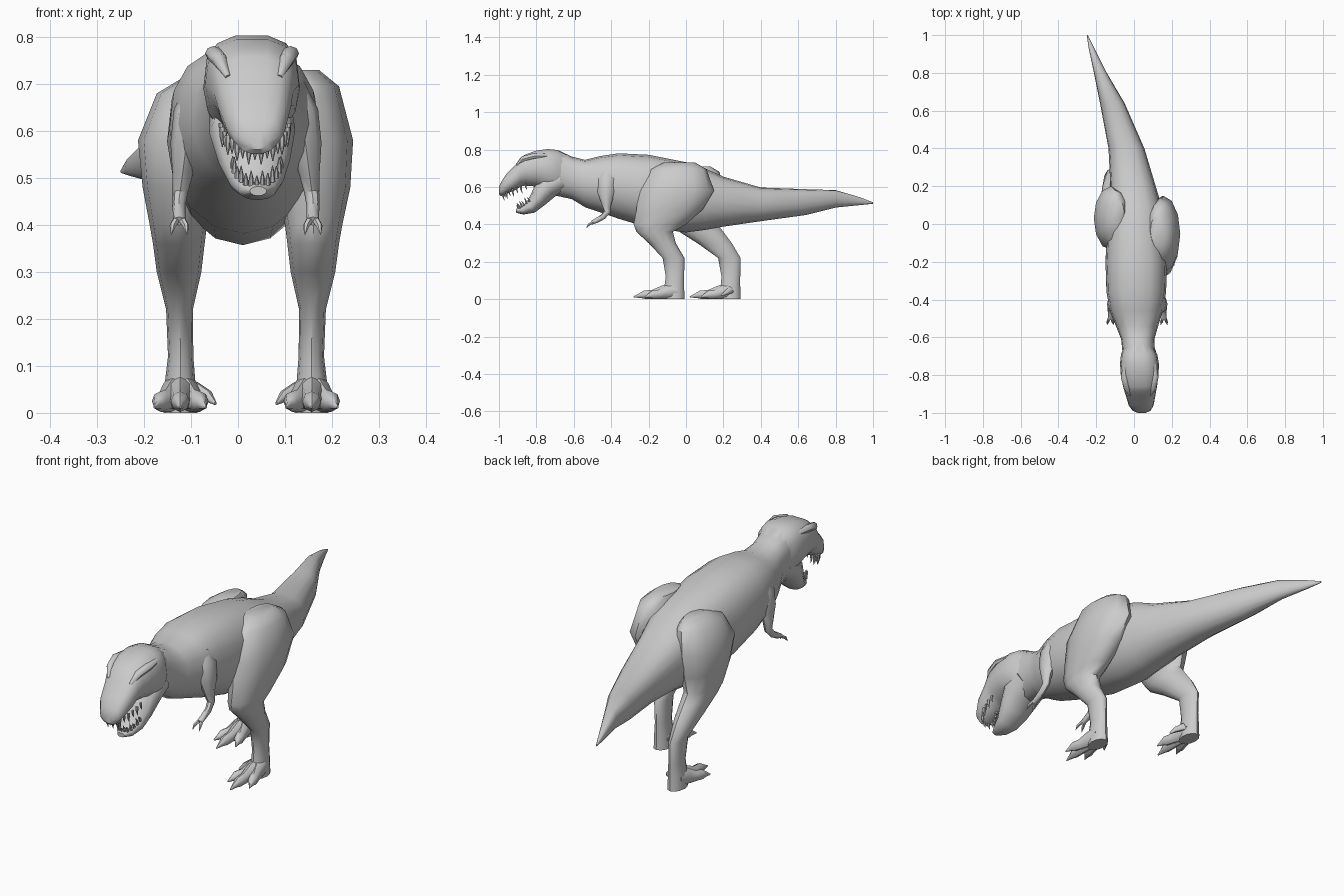
import bpy, bmesh
from math import sin, cos, pi, radians
from mathutils import Vector

CX = 0.017  # mirror plane of the paired limbs


def finish(name, bm):
    bmesh.ops.recalc_face_normals(bm, faces=bm.faces)
    me = bpy.data.meshes.new(name)
    bm.to_mesh(me)
    bm.free()
    me.polygons.foreach_set("use_smooth", [True] * len(me.polygons))
    me.set_sharp_from_angle(angle=radians(45))
    ob = bpy.data.objects.new(name, me)
    bpy.context.collection.objects.link(ob)
    return ob


def loft(bm, pts, axis=None, n=12, power=2.0):
    """Skin elliptical rings; each point is x, y, z, half width, half height."""
    P = [Vector(p[:3]) for p in pts]
    rings = []
    for i, p in enumerate(pts):
        t = Vector(axis) if axis else P[min(i + 1, len(P) - 1)] - P[max(i - 1, 0)]
        t.normalize()
        u = Vector((1, 0, 0))
        u = (u - u.dot(t) * t).normalized()
        v = u.cross(t)
        ring = []
        for k in range(n):
            a = 2 * pi * k / n
            c, s = cos(a), sin(a)
            e = 2 / power if s * v.z > 0 else 1
            c = abs(c) ** e * (1 if c > 0 else -1)
            s = abs(s) ** e * (1 if s > 0 else -1)
            co = P[i] + u * c * p[3] + v * s * p[4]
            co.z = max(co.z, 0)
            ring.append(bm.verts.new(co))
        rings.append(ring)
    for a, b in zip(rings, rings[1:]):
        for k in range(n):
            bm.faces.new((a[k], a[(k + 1) % n], b[(k + 1) % n], b[k]))
    bm.faces.new(rings[0])
    bm.faces.new(rings[-1])


def along_y(rows):
    """y, centre x, half width, top, bottom -> ring points."""
    return [(x, y, (t + b) / 2, r, (t - b) / 2) for y, x, r, t, b in rows]


# Body: tail tip to neck
bm = bmesh.new()
loft(bm, along_y([
    (1.0, -.247, .003, .518, .510), (.93, -.225, .015, .545, .503),
    (.8, -.178, .034, .583, .49), (.64, -.115, .065, .588, .45),
    (.4, -.04, .095, .597, .417), (.2, -.005, .12, .655, .388),
    (.1, .005, .14, .70, .37), (0, .01, .152, .732, .357),
    (-.2, .012, .163, .772, .382), (-.36, .012, .158, .78, .43),
    (-.46, .013, .14, .765, .465), (-.54, .016, .112, .745, .492),
    (-.61, .02, .088, .762, .535), (-.68, .025, .086, .795, .55),
    (-.74, .028, .085, .795, .56)]), axis=(0, 1, 0), n=16, power=2.5)
finish("body_and_tail", bm)

# Skull and upper jaw
bm = bmesh.new()
loft(bm, along_y([
    (-.64, .024, .07, .775, .56), (-.69, .027, .096, .80, .565),
    (-.74, .029, .103, .805, .575), (-.8, .03, .1, .796, .60),
    (-.86, .032, .09, .775, .605), (-.885, .033, .084, .758, .60),
    (-.91, .035, .078, .722, .583), (-.96, .038, .066, .672, .562),
    (-.988, .04, .048, .628, .55), (-1.0, .041, .022, .60, .56)]),
    axis=(0, 1, 0), n=14, power=2.8)
finish("skull", bm)

# Lower jaw
bm = bmesh.new()
loft(bm, [(.028, -.67, .64, .088, .07), (.03, -.745, .60, .092, .068),
          (.035, -.79, .535, .076, .048), (.039, -.83, .492, .058, .036),
          (.042, -.875, .474, .04, .022), (.043, -.908, .472, .018, .01)], n=12)
finish("lower_jaw", bm)

# Brow ridges over the eyes
bm = bmesh.new()
for s in (-1, 1):
    loft(bm, [(.03 + s * .075, -.74, .765, .012, .012),
              (.03 + s * .082, -.81, .765, .018, .016),
              (.032 + s * .07, -.87, .75, .016, .016),
              (.034 + s * .055, -.905, .715, .006, .006)], n=8)
finish("brow_ridges", bm)

# Teeth along both jaw edges
bm = bmesh.new()
for i in range(17):
    a = radians(-85 + 170 * i / 16)
    w = .007 if i % 2 else .006
    h = .042 if i % 2 else .032
    x, y, z = .036 + .072 * sin(a), -.845 - .135 * cos(a), .622 - .052 * cos(a)
    loft(bm, [(x, y, z, w, w), (x, y, z - h * .5, w * .8, w * .8),
              (x, y + .006, z - h, .001, .001)], n=6)
for i in range(13):
    a = radians(-80 + 160 * i / 12)
    h = .034 if i % 2 else .025
    x, y, z = .04 + .052 * sin(a), -.825 - .07 * cos(a), .53 - .05 * cos(a)
    loft(bm, [(x, y, z, .006, .006), (x, y - .004, z + h * .5, .005, .005),
              (x, y - .012, z + h, .001, .001)], n=6)
finish("teeth", bm)


def leg(name, side, rows, foot_y):
    """rows: z, front y, back y, inner and outer distance from mirror plane."""
    bm = bmesh.new()
    loft(bm, [(CX + side * (i + o) / 2, (f + b) / 2, z, (o - i) / 2, (b - f) / 2)
              for z, f, b, i, o in rows], axis=(0, 0, 1), n=12)
    # toes fan out from the instep: sideways reach and forward reach
    for dx, dy in ((0, -.225), (-.055, -.165), (.055, -.165)):
        x0, y0 = CX + side * .14, foot_y - .055
        q = lambda f, z, w, h: (x0 + side * dx * f, y0 + dy * f, z, w, h)
        loft(bm, [q(0, .045, .036, .045), q(.3, .037, .028, .036),
                  q(.55, .026, .021, .024), q(.75, .024, .02, .022),
                  q(.84, .02, .012, .014), q(1.0, .012, .002, .003)], n=8)
    # small inner spur
    x0 = CX + side * .11
    loft(bm, [(x0, foot_y - .06, .05, .014, .02),
              (x0 - side * .03, foot_y - .085, .035, .012, .013),
              (x0 - side * .045, foot_y - .11, .02, .003, .004)], n=8)
    finish(name, bm)


shin = [(.095, .19), (.113, .170), (.112, .166), (.108, .172), (.103, .176)]
leg("right_leg", 1, [
    (.73, -.12, .05, .07, .155), (.695, -.19, .11, .05, .198),
    (.58, -.255, .15, .045, .228), (.48, -.265, .09, .065, .222),
    (.40, -.28, .0, .083, .205), (.36, -.265, -.07, .088, .198),
    (.30, -.2, -.055) + shin[0], (.22, -.125, -.008) + shin[1],
    (.12, -.108, -.01) + shin[2], (.07, -.115, -.01) + shin[3],
    (0, -.12, -.008) + shin[4]], 0)
leg("left_leg", -1, [
    (.71, .0, .13, .07, .14), (.68, -.09, .18, .05, .19),
    (.58, -.14, .20, .045, .23), (.48, -.11, .19, .065, .22),
    (.40, -.07, .17, .083, .205), (.36, -.035, .20, .088, .198),
    (.30, .06, .245) + shin[0], (.22, .172, .292) + shin[1],
    (.12, .19, .29) + shin[2], (.07, .185, .29) + shin[3],
    (0, .18, .292) + shin[4]], .3)

# Arms: shoulder, elbow, forearm and two clawed fingers
for side, name in ((1, "right_arm"), (-1, "left_arm")):
    bm = bmesh.new()
    q = lambda d, y, z, w, h: (CX + side * d, y, z, w, h)
    loft(bm, [q(.105, -.42, .70, .02, .03), q(.118, -.42, .64, .036, .055),
              q(.127, -.425, .57, .034, .048), q(.135, -.425, .51, .022, .026),
              q(.14, -.42, .468, .016, .018), q(.143, -.445, .44, .014, .015),
              q(.142, -.48, .42, .013, .013), q(.142, -.505, .408, .014, .01)], n=8)
    for dx in (-.014, .014):
        loft(bm, [q(.142 + dx * .4, -.497, .412, .008, .008),
                  q(.142 + dx, -.52, .398, .007, .007),
                  q(.142 + dx * 1.2, -.533, .38, .001, .001)], n=6)
    finish(name, bm)
